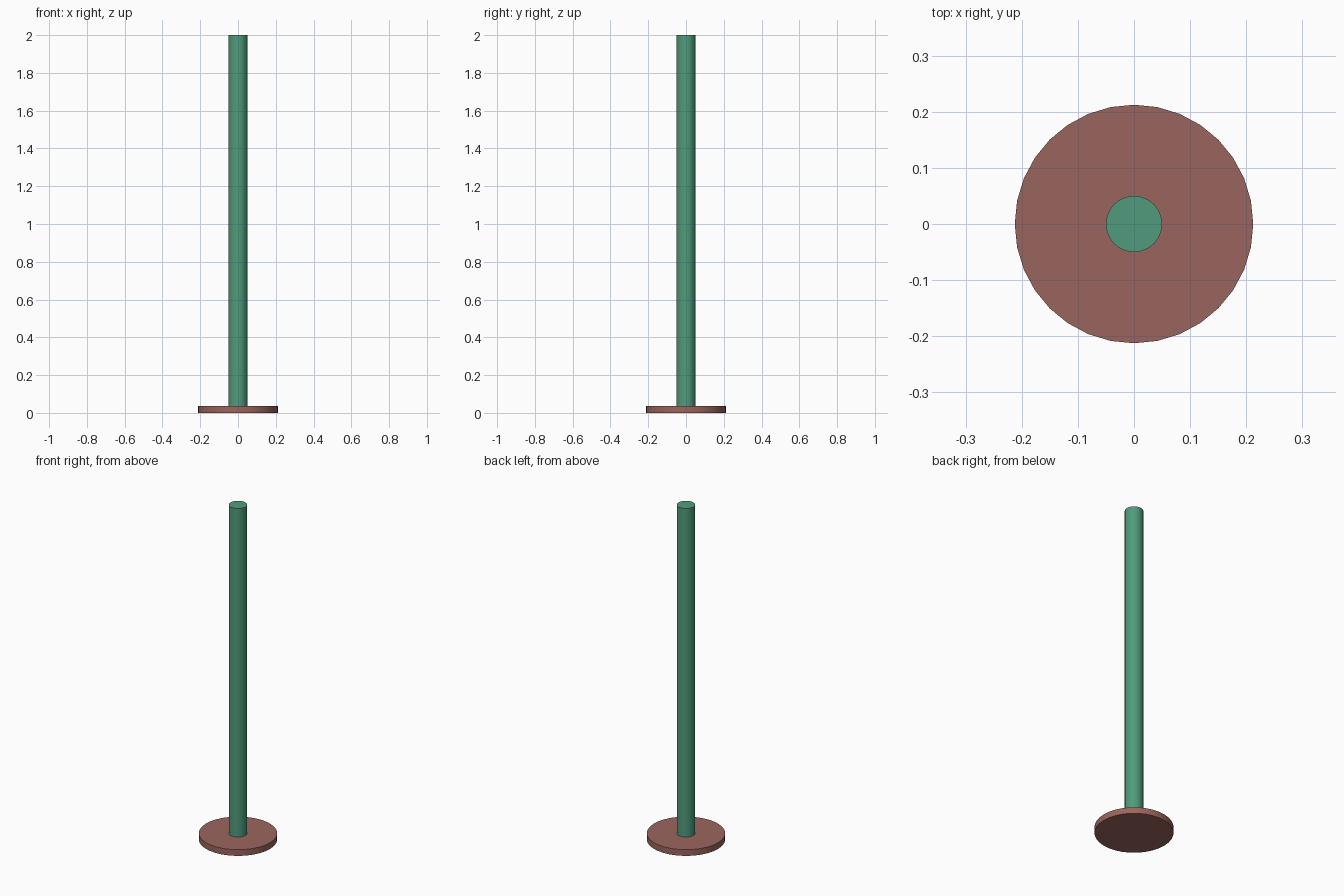
import bpy
import math

if "Cube" in bpy.data.objects:
    bpy.data.objects.remove(bpy.data.objects["Cube"])


def cylinder(name, radius, z0, z1, colour):
    """Upright smooth-sided cylinder between two heights."""
    bpy.ops.mesh.primitive_cylinder_add(
        vertices=32, radius=radius, depth=z1 - z0, location=(0, 0, (z0 + z1) / 2))
    obj = bpy.context.object
    obj.name = name
    bpy.ops.object.shade_smooth_by_angle(angle=math.radians(30))
    mat = bpy.data.materials.new(name + "_colour")
    mat.diffuse_color = (*colour, 1)
    mat.use_nodes = True
    mat.node_tree.nodes["Principled BSDF"].inputs["Base Color"].default_value = mat.diffuse_color
    obj.data.materials.append(mat)
    return obj


BASE_TOP = 0.037

# Round foot plate
cylinder("base_plate", 0.2125, 0, BASE_TOP, (0.33, 0.13, 0.11))

# Tall post standing on the plate
cylinder("post", 0.05, BASE_TOP, 2.0, (0.08, 0.33, 0.20))
